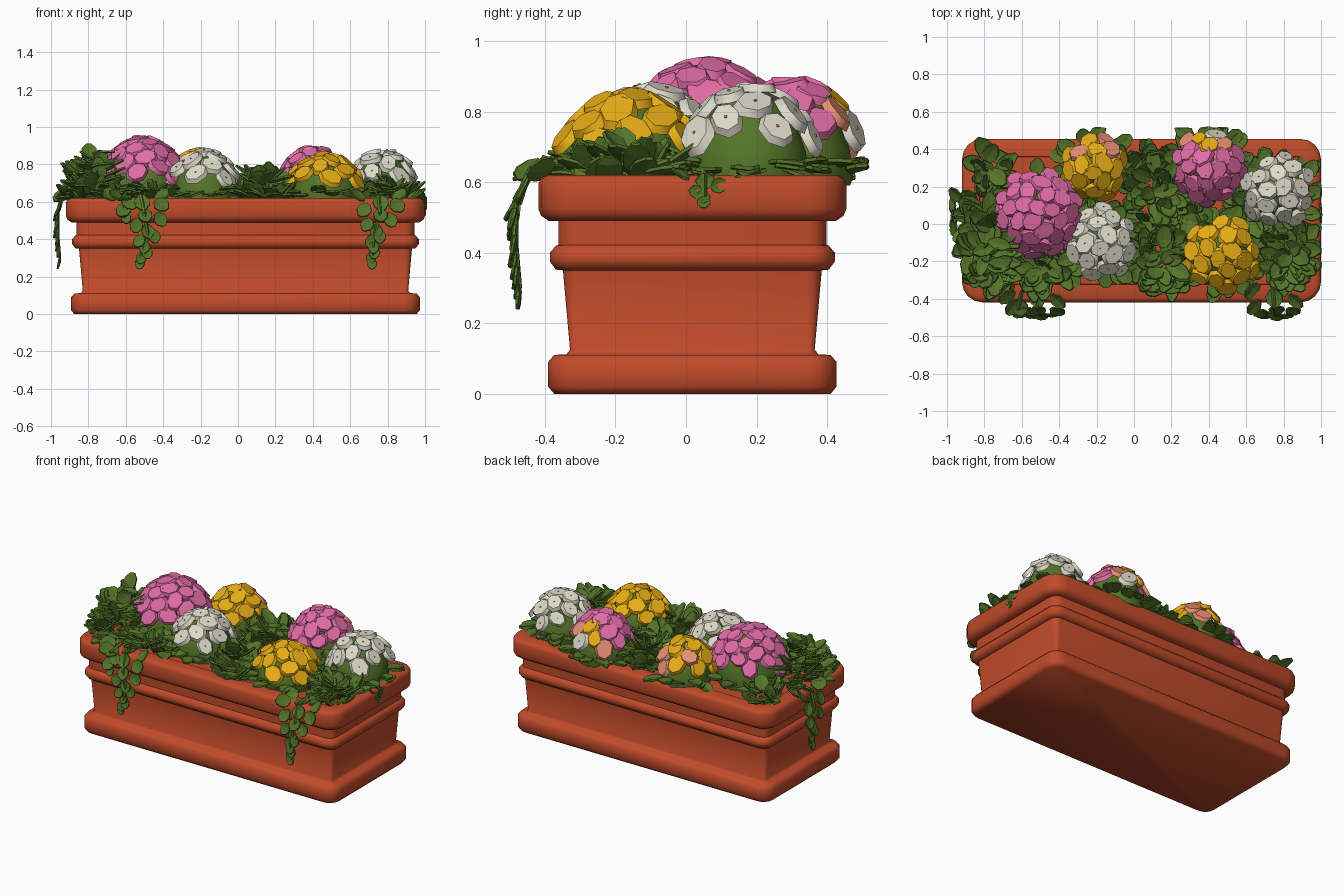
import bpy, bmesh, math, random
from mathutils import Vector, Matrix

if "Cube" in bpy.data.objects:
    bpy.data.objects.remove(bpy.data.objects["Cube"])

random.seed(11)
R = random.uniform
CX, CY = 0.04, 0.018          # planter centre
SOIL = 0.60
UP = Vector((0, 0, 1))


def material(name, rgb):
    m = bpy.data.materials.new(name)
    m.diffuse_color = (*rgb, 1)
    m.use_nodes = True
    m.node_tree.nodes["Principled BSDF"].inputs["Base Color"].default_value = m.diffuse_color
    return m


TERRA = material("terracotta", (0.53, 0.07, 0.023))
LEAF = material("leaf_green", (0.09, 0.18, 0.022))
DARK = material("deep_green", (0.078, 0.158, 0.02))
PINK = material("pink", (0.76, 0.15, 0.385))
WHITE = material("cream_white", (0.72, 0.70, 0.59))
YELLOW = material("yellow", (0.80, 0.42, 0.008))
PEACH = material("peach", (0.82, 0.28, 0.175))


def finish(bm, name, mats, smooth=None):
    me = bpy.data.meshes.new(name)
    bm.to_mesh(me)
    bm.free()
    for m in mats:
        me.materials.append(m)
    ob = bpy.data.objects.new(name, me)
    bpy.context.collection.objects.link(ob)
    if smooth:
        me.polygons.foreach_set("use_smooth", [True] * len(me.polygons))
        me.set_sharp_from_angle(angle=math.radians(smooth))
    return ob


# --- planter: a moulded profile swept round a rounded rectangle
def rounded_loop(bm, inset, z, hx=0.96, hy=0.437, rad=0.11, seg=4):
    loop = []
    for q, (sx, sy) in enumerate(((1, 1), (-1, 1), (-1, -1), (1, -1))):
        for i in range(seg + 1):
            a = (q + i / seg) * math.pi / 2
            loop.append(bm.verts.new((CX + sx * (hx - rad) + (rad - inset) * math.cos(a),
                                      CY + sy * (hy - rad) + (rad - inset) * math.sin(a), z)))
    return loop


profile = [(0.045, 0), (0.028, 0.02), (0.028, 0.09), (0.045, 0.11), (0.08, 0.112), (0.09, 0.125),
           (0.07, 0.35), (0.05, 0.352), (0.033, 0.375), (0.033, 0.40), (0.05, 0.42), (0.057, 0.422),
           (0.057, 0.49), (0.03, 0.49), (0.008, 0.505), (0, 0.525), (0, 0.595), (0.008, 0.612),
           (0.025, 0.62), (0.095, 0.62), (0.097, SOIL)]
bm = bmesh.new()
loops = [rounded_loop(bm, d, z) for d, z in profile]
for a, b in zip(loops, loops[1:]):
    n = len(a)
    for i in range(n):
        bm.faces.new((a[i], a[(i + 1) % n], b[(i + 1) % n], b[i]))
bm.faces.new(loops[0][::-1])
bm.faces.new(loops[-1])
finish(bm, "planter_box", [TERRA], 62)


# --- one folded, drooping leaf blade, kept inside the overall bounds
def leaf(bm, base, d, up, length, width, droop=0.0, mat=0):
    d = d.normalized()
    side = d.cross(up).normalized()
    nrm = side.cross(d)
    rows = []
    for t, w in ((0, 0.35), (0.35, 1), (0.72, 0.9), (1, 0.3)):
        c = base + d * length * t - UP * droop * t * t
        s = side * width * w / 2
        row = []
        for p in (c - s, c - nrm * width * w * 0.1, c + s):
            row.append(bm.verts.new((max(-0.996, min(1.0, p.x)), max(-0.515, min(0.515, p.y)), p.z)))
        rows.append(row)
    for a, b in zip(rows, rows[1:]):
        for i in (0, 1):
            bm.faces.new((a[i], b[i], b[i + 1], a[i + 1])).material_index = mat


def thicken(ob, t=0.01):
    mod = ob.modifiers.new("thickness", "SOLIDIFY")
    mod.thickness = t
    mod.offset = 0


# --- leafy clumps: leaves scattered through an elliptical dome
def leaf_clump(name, x, y, rx, ry, height, count):
    bm = bmesh.new()
    for i in range(count):
        a, k = R(0, math.tau), math.sqrt((i + 0.5) / count)
        out = Vector((math.cos(a), math.sin(a), 0))
        lift = max(0, height - 0.09) * (1 - k ** 2.5) * R(0.1, 1)
        base = Vector((x + rx * k * out.x, y + ry * k * out.y, 0.625 + lift))
        d = out * R(0.2, 0.9) + Vector((R(-.6, .6), R(-.6, .6), R(0.1, 0.9)))
        length = R(0.11, 0.16)
        leaf(bm, base - d.normalized() * length * 0.3, d, UP, length, R(0.065, 0.095), R(0.0, 0.03), i % 3 == 0)
    thicken(finish(bm, name, [LEAF, DARK]))


leaf_clump("left_clump", -0.77, -0.10, 0.13, 0.23, 0.34, 105)
leaf_clump("left_back_clump", -0.76, 0.28, 0.09, 0.11, 0.16, 24)
leaf_clump("left_front_clump", -0.50, -0.24, 0.17, 0.09, 0.15, 38)
leaf_clump("middle_front_clump", 0.16, -0.18, 0.14, 0.16, 0.22, 65)
leaf_clump("middle_back_clump", 0.10, 0.18, 0.14, 0.20, 0.24, 75)
leaf_clump("middle_inner_clump", 0.27, 0.03, 0.07, 0.08, 0.15, 18)
leaf_clump("right_clump", 0.82, -0.16, 0.14, 0.15, 0.16, 62)
leaf_clump("right_middle_clump", 0.62, 0.04, 0.09, 0.10, 0.13, 24)
leaf_clump("left_inner_clump", -0.33, 0.10, 0.08, 0.08, 0.13, 22)


# --- flower mounds: green core, flat flowers tiled over it, leaf skirt
def flower_mound(name, x, y, r, top, colour, count, back=()):
    h = top - 0.62
    mats = [LEAF, DARK, colour, YELLOW] + list(back)
    bm = bmesh.new()
    core = bmesh.ops.create_uvsphere(bm, u_segments=14, v_segments=10, radius=1)["verts"]
    for v in core:
        v.co = (x + v.co.x * r * 0.82, y + v.co.y * r * 0.82, max(0.59, 0.61 + v.co.z * (h - 0.02)))
    for i in range(count):
        cz = 1 - 0.62 * (i + 0.3) / count
        s = math.sqrt(1 - cz * cz)
        a = i * 2.39996 + x * 9
        n = Vector((s * math.cos(a), s * math.sin(a), cz))
        pos = Vector((x + n.x * (r - 0.005), y + n.y * (r - 0.005), 0.615 + n.z * (h - 0.012)))
        nrm = Vector((n.x / r, n.y / r, n.z / h + 0.7)).normalized() + Vector((R(-.2, .2), R(-.2, .2), 0))
        m = Matrix.Translation(pos) @ nrm.to_track_quat('Z', 'Y').to_matrix().to_4x4() @ Matrix.Rotation(R(0, 6), 4, 'Z')
        # accents sit low on the back: peach to the sides, the others in the middle
        idx = 2
        if back and n.y > 0.45:
            idx = 4 if abs(n.x) > 0.28 else 5 if n.y > 0.8 else 4 + len(back) - 1
        parts = [(R(0.052, 0.066), 0.024, 0, 7, idx)]
        if mats[idx] == WHITE:
            parts.append((0.005, 0.006, 0.013, 5, 3))
        for rad, depth, lift, seg, mi in parts:
            vs = bmesh.ops.create_cone(bm, cap_ends=True, segments=seg, radius1=rad, radius2=rad * 0.82, depth=depth,
                                       matrix=m @ Matrix.Translation((0, 0, lift)) @ Matrix.Diagonal((1.15, 0.92, 1, 1)))["verts"]
            for f in {f for v in vs for f in v.link_faces}:
                f.material_index = mi
    finish(bm, name, mats, 62)
    bm = bmesh.new()
    for i in range(22):
        a = i * math.tau / 22 + R(-.2, .2)
        out = Vector((math.cos(a), math.sin(a), 0))
        base = Vector((x, y, R(0.625, 0.67))) + out * r * R(0.6, 0.85)
        d = out + Vector((R(-.5, .5), R(-.5, .5), R(-0.1, 0.6)))
        leaf(bm, base, d, UP, R(0.08, 0.12), 0.08, 0.02, i % 2)
    thicken(finish(bm, name + "_leaves", [LEAF, DARK]))


flower_mound("large_pink_mound", -0.51, 0.06, 0.25, 0.955, PINK, 34)
flower_mound("left_white_mound", -0.18, -0.10, 0.205, 0.885, WHITE, 18)
flower_mound("back_yellow_mound", -0.21, 0.30, 0.185, 0.885, YELLOW, 19, (PEACH, WHITE, YELLOW))
flower_mound("back_pink_mound", 0.40, 0.305, 0.205, 0.90, PINK, 25, (PEACH, WHITE, YELLOW))
flower_mound("right_white_mound", 0.775, 0.18, 0.205, 0.885, WHITE, 18)
flower_mound("front_yellow_mound", 0.465, -0.16, 0.215, 0.865, YELLOW, 20)


# --- trailing vines: a bent stem with leaves hanging over the rim
def vine(name, path, out, spread, count, size=0.10, tilt=0.3, width=0.095):
    pts = [Vector(p) for p in path]
    side = UP.cross(out)
    bm = bmesh.new()
    for a, b in zip(pts, pts[1:]):
        d = b - a
        bmesh.ops.create_cone(bm, segments=5, radius1=0.006, radius2=0.006, depth=d.length,
                              matrix=Matrix.Translation((a + b) / 2) @ d.to_track_quat('Z', 'Y').to_matrix().to_4x4())
    for i in range(count):
        t = i / (count - 1)
        u = t * (len(pts) - 1)
        k = min(int(u), len(pts) - 2)
        s = (i % 3 - 1) * (1 - t) * R(0.7, 1.2)
        flow = (pts[k + 1] - pts[k]).normalized()
        p = pts[k].lerp(pts[k + 1], u - k) + side * s * spread
        leaf(bm, p, flow + side * (s * 1.1 + R(-.3, .3)) + out * R(-.1, 1) * tilt, out + UP * 0.6, size * (1 - 0.4 * t),
             width * (1 - 0.45 * t), 0, i % 2)
    thicken(finish(bm, name, [LEAF, DARK]), 0.008)


F = Vector((0, -1, 0))
vine("front_left_vine", [(-0.53, -0.32, 0.645), (-0.52, -0.44, 0.635), (-0.50, -0.485, 0.54),
                         (-0.48, -0.485, 0.42), (-0.52, -0.475, 0.30)], F, 0.11, 17)
vine("front_left_vine_side", [(-0.60, -0.36, 0.65), (-0.62, -0.45, 0.62), (-0.60, -0.475, 0.54)], F, 0.04, 5)
vine("front_right_vine", [(0.74, -0.32, 0.645), (0.75, -0.44, 0.635), (0.76, -0.485, 0.54),
                          (0.73, -0.485, 0.42), (0.72, -0.475, 0.30)], F, 0.09, 17)
vine("left_end_vine", [(-0.84, 0.04, 0.64), (-0.94, 0.04, 0.635), (-0.965, 0.04, 0.54),
                       (-0.965, 0.05, 0.42), (-0.955, 0.05, 0.30)], Vector((-1, 0, 0)), 0.09, 15)
vine("right_end_vine", [(0.90, 0.05, 0.63), (1.0, 0.05, 0.625), (1.0, 0.05, 0.56)],
     Vector((1, 0, 0)), 0.10, 9, 0.055, 0.0, 0.07)
